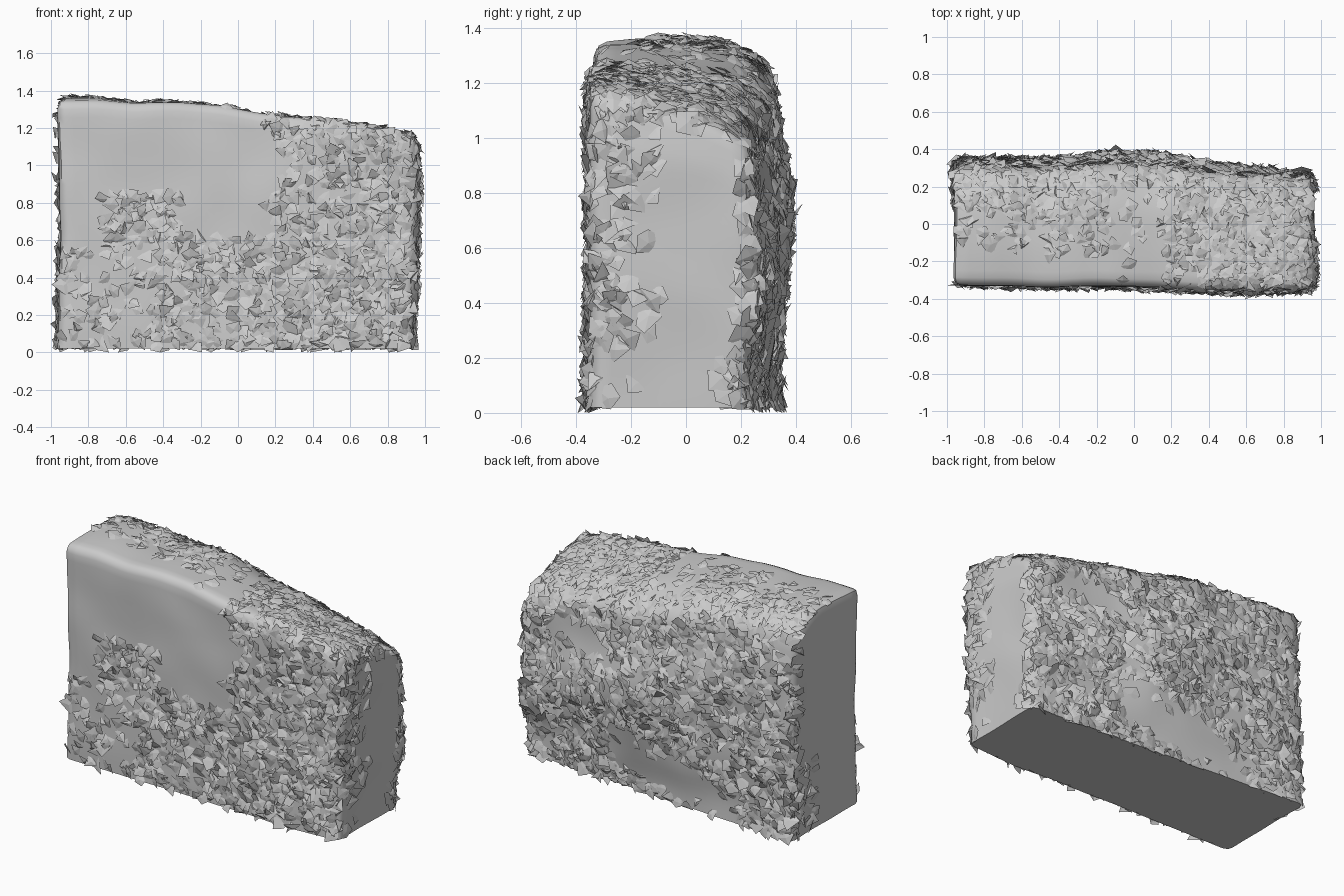
import bpy, bmesh, math, random
from mathutils import Vector, noise

if "Cube" in bpy.data.objects:
    bpy.data.objects.remove(bpy.data.objects["Cube"])

random.seed(7)
X, Y, Z, R = 0.96, 0.35, 1.3, 0.04


def curve(pts, t):
    """Piecewise-linear profile lookup."""
    if t <= pts[0][0]:
        return pts[0][1]
    for (a, va), (b, vb) in zip(pts, pts[1:]):
        if t <= b:
            return va + (vb - va) * (t - a) / (b - a)
    return pts[-1][1]


TOP = [(-0.95, 1.345), (-0.75, 1.345), (-0.55, 1.33), (-0.3, 1.335), (-0.1, 1.315),
       (0.1, 1.28), (0.3, 1.26), (0.6, 1.225), (0.8, 1.195), (0.97, 1.15)]
BACK = [(-0.95, 0.335), (-0.4, 0.345), (-0.1, 0.37), (0.15, 0.365), (0.38, 0.315), (0.95, 0.26)]
FOOT = [(-0.95, 0.345), (0.95, 0.215)]
FRONT = [(-0.95, -0.325), (0, -0.335), (0.6, -0.36), (0.95, -0.345)]
LEFT = [(0, -0.965), (0.6, -0.95), (1.3, -0.965)]
RIGHT = [(0, 0.93), (0.5, 0.955), (1.1, 0.965), (1.3, 0.95)]


def shape(p):
    """Rounded box bent to the stone's outline."""
    q = Vector((max(-X + R, min(X - R, p.x)), max(-Y + R, min(Y - R, p.y)), min(Z - R, p.z)))
    d = p - q
    if d.length > 1e-6:
        p = q + d.normalized() * R
    l, r = curve(LEFT, p.z), curve(RIGHT, p.z)
    x = l + (r - l) * (p.x + X) / (2 * X)
    f, b = curve(FRONT, x), curve(BACK, x)
    s = (p.y + Y) / (2 * Y)
    # straight foot below, bulging back above
    t = max(0, min(1, (p.z - 0.05) / 0.6))
    foot = curve(FOOT, x)
    b = foot + (b - foot) * t * t * (3 - 2 * t)
    b += 0.01 * math.sin(p.z * 9 + x * 3) * min(1, p.z * 4) - 0.045 * max(0, (p.z - 0.85) / 0.45)
    y = f + (b - f) * s
    h = curve(TOP, x) + 0.015 * math.sin(math.pi * s) - 0.12 * max(0, (y - 0.05) / 0.3) ** 2
    # the top leans down towards the back on the right
    h -= 0.17 * max(0, (x + 0.95) / 1.9) ** 1.7 * max(0, (y + 0.3) / 0.6)
    z = 0.02 + (h - 0.02) * p.z / Z
    n = noise.noise_vector(Vector((x, y, z)) * 3.5) * 0.01
    if p.z < 0.01:
        n.z = 0
    return Vector((x, y, z)) + n


def add_object(name, bm):
    me = bpy.data.meshes.new(name)
    bm.to_mesh(me)
    ob = bpy.data.objects.new(name, me)
    bpy.context.collection.objects.link(ob)
    return ob


# Stone block: gridded box
body = bmesh.new()
bmesh.ops.create_cube(body, size=1)
for v in body.verts:
    v.co = Vector((v.co.x * 2 * X, v.co.y * 2 * Y, (v.co.z + 0.5) * Z))
for axis, lo, hi, n in ((0, -X, X, 44), (1, -Y, Y, 16), (2, 0, Z, 30)):
    no = Vector((0, 0, 0))
    no[axis] = 1
    for i in range(1, n):
        bmesh.ops.bisect_plane(body, geom=body.verts[:] + body.edges[:] + body.faces[:],
                               plane_co=no * (lo + (hi - lo) * i / n), plane_no=no)
for v in body.verts:
    v.co = shape(v.co.copy())
body.normal_update()
block = add_object("stone_block", body)
bpy.context.view_layer.objects.active = block
block.select_set(True)
bpy.ops.object.shade_smooth_by_angle(angle=math.radians(50))


# How densely each side is covered with chips
def front(x, z):
    if x > 0.2 + 0.06 * math.sin(z * 14):
        return 1 if z < 1.24 or x > 0.3 else 0.5
    if x > -0.45:
        return 1 if z < 0.62 else (0.9 if x < -0.28 and z < 0.84 else 0.0)
    if x > -0.74:
        return 1 if 0.6 < z < 0.84 else 0.6 if z < 0.6 else 0
    return 0.5 if z < 0.55 and x < -0.76 else 0


def back(x, z):
    line = 0.47 - 0.3 * (0.36 - x)
    if -0.6 < x < 0.36 and line - 0.26 < z < line:
        return 0.12
    if 0.35 < x < 0.75 and abs(z - 0.9 + 0.2 * (0.6 - x)) < 0.07:
        return 0.1
    if 0.2 < x < 0.36 and z > 0.45:
        return 0.6
    return 1


def right(y, z):
    if z > 1.04 - 0.3 * max(0, y) or y > 0.2:
        return 1
    if y < -0.2:
        return 0.9 if z > 0.25 else 0.3
    if y < -0.08:
        return 0.5 if z > 0.6 else 0.15
    return 0.8 if y > 0.1 and z < 0.22 else 0


def left(y, z):
    if y > 0.26:
        return 1
    return 0.5 if y > 0.1 and z < 0.5 else 0


def top(x, y):
    if x > 0.17:
        return 1 if y > -0.25 or x > 0.4 else 0.4
    if x > -0.15:
        return 0.8 if y > 0.2 else 0.12
    if x > -0.5:
        return 0.85 if y > -0.18 else 0
    return 1 if y > 0.05 else 0.5 if y > -0.12 else 0


def density(c, n):
    if n.z < -0.6:
        return 0
    if n.z > 0.6:
        return top(c.x, c.y) * 1.2
    if abs(n.y) > abs(n.x):
        return front(c.x, c.z) if n.y < 0 else back(c.x, c.z)
    return right(c.y, c.z) if n.x > 0 else left(c.y, c.z)


# Rough flaked layer: folded, tilted shards on the block's faces
chips = bmesh.new()
for f in body.faces:
    c, n = f.calc_center_median(), f.normal
    if random.random() > 0.75 * density(c, n):
        continue
    u = n.orthogonal().normalized()
    a = random.uniform(0, 2 * math.pi)
    u = u * math.cos(a) + n.cross(u) * math.sin(a)
    w = n.cross(u)
    on_top = n.z > 0.6
    tilt = random.uniform(0.15, 0.4 if on_top else 0.6)
    size = random.uniform(0.036, 0.056) * (0.9 if on_top else 1)
    c = c + (u * random.uniform(-1, 1) + w * random.uniform(-1, 1)) * 0.014
    ring = []
    k = random.choice((3, 4, 4, 5))
    for i in range(k):
        ang = 2 * math.pi * (i + random.uniform(-0.25, 0.25)) / k
        r = size * random.uniform(0.75, 1.2)
        du, dw = r * math.cos(ang), r * math.sin(ang)
        p = c + u * du + w * dw + n * (0.004 + du * tilt)
        p.z = max(0.012, p.z)
        ring.append(chips.verts.new(p))
    if ring[0].co.z < 0.013:
        ring[0].co.z = 0
    mid = chips.verts.new(c + n * random.uniform(0.006, 0.014))
    for i in range(k):
        chips.faces.new((mid, ring[i], ring[(i + 1) % k]))
add_object("rough_flakes", chips)
body.free()
chips.free()
